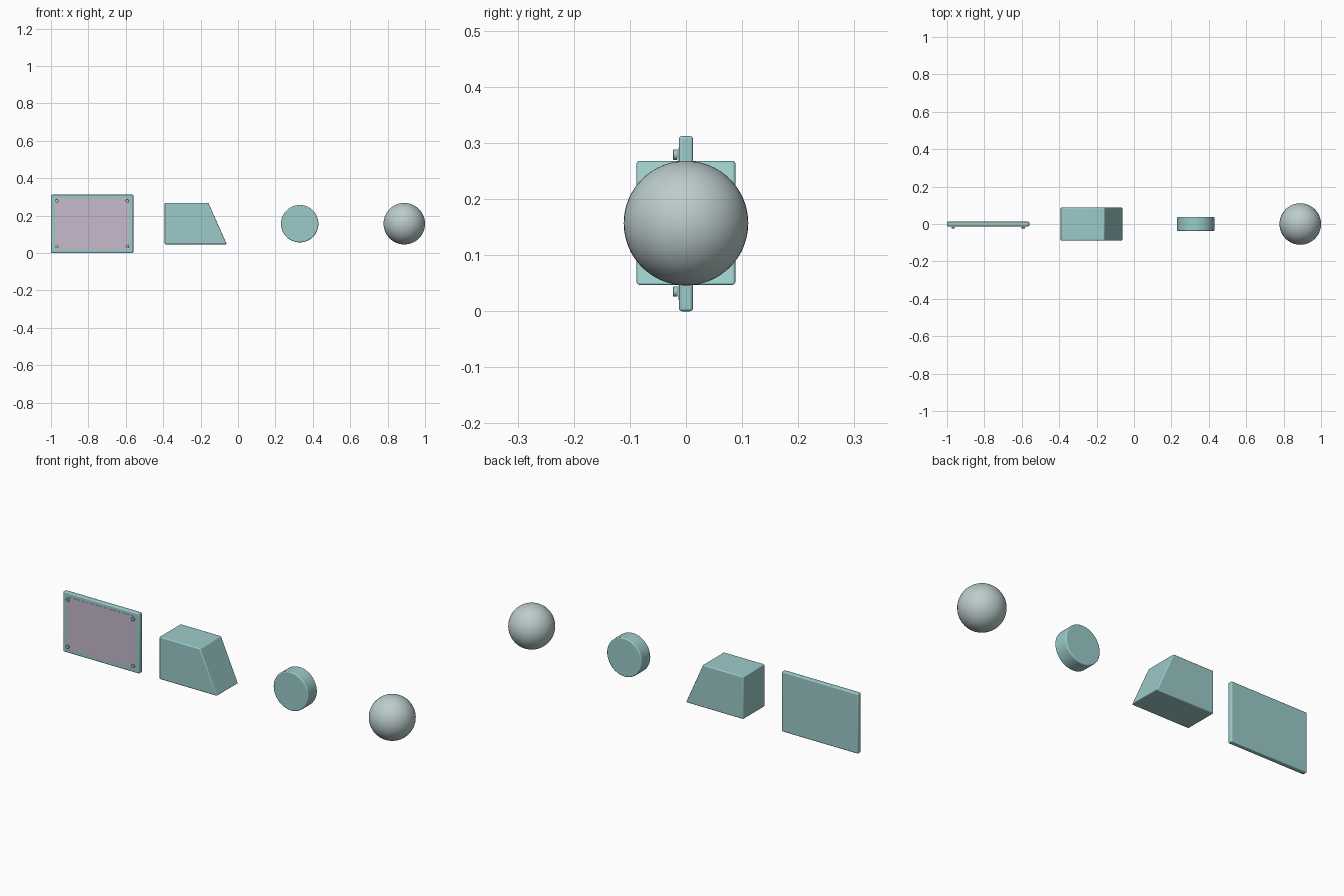
import bpy, bmesh, math
from mathutils import Matrix

cube = bpy.data.objects.get("Cube")
if cube:
    bpy.data.objects.remove(cube, do_unlink=True)


def material(name, rgb):
    mat = bpy.data.materials.new(name)
    mat.use_nodes = True
    mat.diffuse_color = (*rgb, 1)
    mat.node_tree.nodes["Principled BSDF"].inputs["Base Color"].default_value = (*rgb, 1)
    return mat


TEAL = material("pale teal", (0.33, 0.60, 0.59))
GREY = material("pale grey", (0.50, 0.60, 0.60))
MAUVE = material("soft mauve", (0.57, 0.48, 0.61))
MID_Z = 0.157


def finish(bm, name, mat, location=(0, 0, 0), bevel=0):
    bmesh.ops.recalc_face_normals(bm, faces=bm.faces)
    mesh = bpy.data.meshes.new(name)
    bm.to_mesh(mesh)
    bm.free()
    obj = bpy.data.objects.new(name, mesh)
    bpy.context.collection.objects.link(obj)
    obj.location = location
    mesh.materials.append(mat)
    if bevel:
        mod = obj.modifiers.new("rounded edges", "BEVEL")
        mod.width = bevel
        mod.segments = 3
        mod.limit_method = "ANGLE"
    bpy.ops.object.select_all(action="DESELECT")
    obj.select_set(True)
    bpy.context.view_layer.objects.active = obj
    bpy.ops.object.shade_smooth_by_angle(angle=math.radians(35))
    return obj


def prism(name, outline, y0, y1, mat, bevel=0):
    """Extrude an x-z outline along y."""
    bm = bmesh.new()
    face = bm.faces.new([bm.verts.new((x, y0, z)) for x, z in outline])
    moved = bmesh.ops.extrude_face_region(bm, geom=[face])["geom"]
    verts = [v for v in moved if isinstance(v, bmesh.types.BMVert)]
    bmesh.ops.translate(bm, verts=verts, vec=(0, y1 - y0, 0))
    return finish(bm, name, mat, bevel=bevel)


def rect(x0, x1, z0, z1):
    return [(x0, z0), (x1, z0), (x1, z1), (x0, z1)]


def disc(name, x, y, z, radius, depth, sides, bevel):
    bm = bmesh.new()
    bmesh.ops.create_cone(bm, cap_ends=True, segments=sides, radius1=radius,
                          radius2=radius, depth=depth,
                          matrix=Matrix.Rotation(math.pi / 2, 4, "X"))
    return finish(bm, name, TEAL, (x, y, z), bevel)


# Flat board with its coloured front and four corner pins
prism("board", rect(-1, -0.56, 0, 0.312), -0.0125, 0.0125, TEAL, 0.005)
prism("board_front_panel", rect(-0.978, -0.582, 0.02, 0.292), -0.0135, -0.012, MAUVE)
for side, x in (("right", -0.968), ("left", -0.592)):
    for level, z in (("lower", 0.035), ("upper", 0.279)):
        disc(f"{level}_{side}_pin", x, -0.019, z, 0.009, 0.008, 24, 0.001)

# Block with one slanted side
prism("slanted_block", [(-0.392, 0.047), (-0.06, 0.047), (-0.158, 0.268), (-0.392, 0.268)],
      -0.088, 0.088, TEAL, 0.005)

# Upright drum
disc("drum", 0.33, 0, MID_Z, 0.1, 0.076, 64, 0.005)

# Ball
bm = bmesh.new()
bmesh.ops.create_uvsphere(bm, u_segments=48, v_segments=32, radius=0.111)
finish(bm, "ball", GREY, (0.889, 0, MID_Z))
